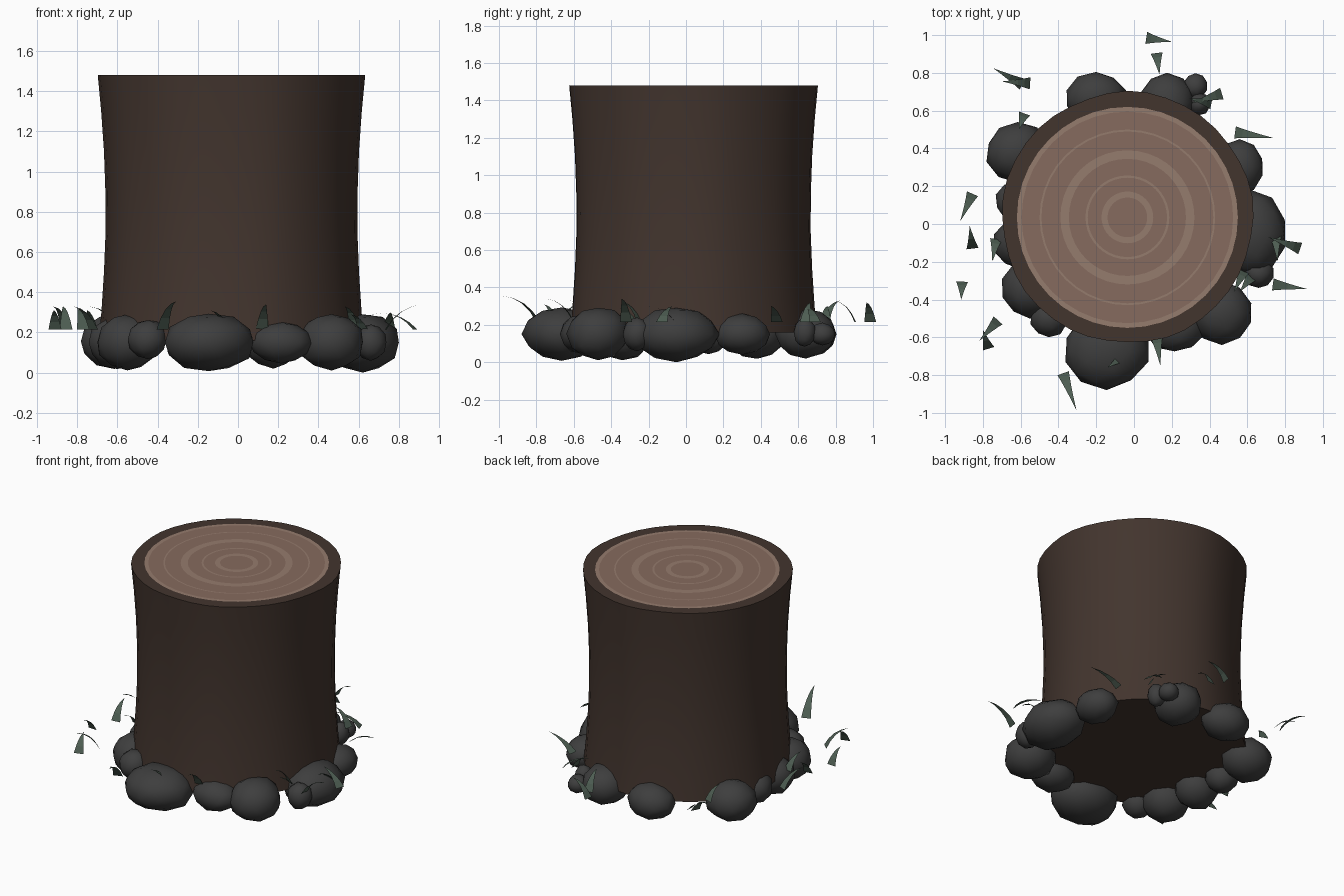
import bpy, bmesh, math, random
from mathutils import Vector

random.seed(4)
CX, CY, TOP = -0.035, 0.035, 1.48


def material(name, rgb):
    m = bpy.data.materials.new(name)
    m.diffuse_color = (*rgb, 1)
    return m


BARK = material("bark", (0.055, 0.035, 0.027))
WOOD = material("wood", (0.24, 0.145, 0.112))
RING = material("ring", (0.30, 0.20, 0.155))
STONE = material("stone", (0.048, 0.048, 0.048))
GRASS = material("grass", (0.075, 0.11, 0.085))


def finish(bm, name, mats, angle=None):
    me = bpy.data.meshes.new(name)
    bm.to_mesh(me)
    bm.free()
    for m in mats:
        me.materials.append(m)
    ob = bpy.data.objects.new(name, me)
    bpy.context.collection.objects.link(ob)
    if angle:
        bpy.ops.object.select_all(action='DESELECT')
        ob.select_set(True)
        bpy.context.view_layer.objects.active = ob
        bpy.ops.object.shade_smooth_by_angle(angle=math.radians(angle))
    return ob


def lathe(profile, name, mats, wave=0.0, bands=None, seg=40):
    """Spin (radius, z) points around the trunk axis; a zero radius makes a pole."""
    bm = bmesh.new()
    rows = []
    for r, z in profile:
        row = []
        for i in range(seg if r else 1):
            a = math.tau * i / seg
            k = r
            if r > 0.6:
                k += wave * (math.sin(5 * a + 0.7) + 0.6 * math.sin(9 * a))
            row.append(bm.verts.new((CX + k * math.cos(a), CY + k * math.sin(a), z)))
        rows.append(row)
    for n, (p, q) in enumerate(zip(rows, rows[1:])):
        for i in range(seg):
            j = (i + 1) % seg
            loop = [p[i % len(p)], p[j % len(p)], q[j % len(q)], q[i % len(q)]]
            f = bm.faces.new(list(dict.fromkeys(loop)))
            f.material_index = bands[n] if bands else 0
    bmesh.ops.recalc_face_normals(bm, faces=bm.faces)
    if bands and bm.faces[:][0].normal.z < 0:
        bmesh.ops.reverse_faces(bm, faces=bm.faces)
    return finish(bm, name, mats, 40)


# Trunk with flared ends, closed below, bark rim on top
lathe([(0, 0.16), (0.66, 0.16), (0.647, 0.3), (0.634, 0.5), (0.626, 0.7), (0.627, 0.9),
       (0.634, 1.1), (0.648, 1.3), (0.665, TOP), (0.585, TOP)], "trunk_bark", [BARK], 0.004)

# Cut face with alternating growth rings
radii = [0, 0.105, 0.137, 0.21, 0.222, 0.31, 0.355, 0.455, 0.465, 0.56, 0.585]
lathe([(r, TOP) for r in radii], "cut_face", [WOOD, RING],
      bands=[i % 2 for i in range(len(radii) - 1)])

# Stones around the foot: x, y, radius x, radius y, radius z, centre z
stones = [
    (-0.145, -0.665, 0.23, 0.21, 0.147, 0.15),
    (0.215, -0.55, 0.16, 0.13, 0.105, 0.15),
    (0.465, -0.47, 0.17, 0.17, 0.145, 0.153),
    (0.66, -0.26, 0.08, 0.08, 0.09, 0.15),
    (0.62, -0.05, 0.185, 0.23, 0.147, 0.15),
    (0.56, 0.30, 0.13, 0.15, 0.108, 0.15),
    (0.175, 0.64, 0.15, 0.165, 0.135, 0.155),
    (0.325, 0.73, 0.066, 0.068, 0.06, 0.15),
    (0.345, 0.635, 0.06, 0.06, 0.08, 0.16),
    (-0.20, 0.665, 0.165, 0.14, 0.12, 0.15),
    (-0.615, 0.38, 0.17, 0.16, 0.14, 0.155),
    (-0.625, 0.12, 0.11, 0.11, 0.11, 0.15),
    (-0.60, -0.10, 0.145, 0.14, 0.135, 0.15),
    (-0.55, -0.34, 0.155, 0.16, 0.142, 0.152),
    (-0.45, -0.50, 0.10, 0.10, 0.10, 0.165),
]
for n, (x, y, rx, ry, rz, z) in enumerate(stones):
    bm = bmesh.new()
    bmesh.ops.create_icosphere(bm, subdivisions=2, radius=1.0)
    for v in bm.verts:
        k = random.uniform(0.95, 1.03)
        v.co = Vector((x + v.co.x * rx * k, y + v.co.y * ry * k, max(0, z + v.co.z * rz * k)))
    finish(bm, f"stone_{n + 1}", [STONE], 60)

# Grass blades: base x, y, tip x, y, tip height
blades = [
    (0.065, 0.985, 0.20, 0.965, 0.32), (0.12, 0.905, 0.135, 0.79, 0.33),
    (-0.59, 0.74, -0.745, 0.825, 0.33), (-0.55, 0.745, -0.70, 0.755, 0.30),
    (-0.58, 0.585, -0.61, 0.50, 0.31), (0.465, 0.69, 0.30, 0.64, 0.30),
    (0.41, 0.64, 0.29, 0.665, 0.32), (0.535, 0.485, 0.74, 0.455, 0.30),
    (0.88, -0.13, 0.71, -0.07, 0.30), (0.75, -0.06, 0.76, -0.20, 0.30),
    (0.735, -0.32, 0.92, -0.345, 0.34), (0.58, -0.25, 0.53, -0.36, 0.33),
    (0.62, -0.28, 0.56, -0.36, 0.29), (0.12, -0.60, 0.14, -0.75, 0.34),
    (-0.055, -0.70, -0.14, -0.76, 0.31), (-0.375, -0.79, -0.305, -0.985, 0.355),
    (-0.72, -0.51, -0.82, -0.62, 0.33), (-0.77, -0.66, -0.80, -0.56, 0.32),
    (-0.91, -0.305, -0.915, -0.40, 0.31), (-0.855, -0.13, -0.87, -0.01, 0.33),
    (-0.855, 0.16, -0.92, 0.015, 0.33), (-0.73, -0.08, -0.75, -0.20, 0.31),
]
for n, (bx, by, tx, ty, tz) in enumerate(blades):
    base, tip = Vector((bx, by, 0.215)), Vector((tx, ty, tz))
    ctrl = base.lerp(tip, 0.35)
    ctrl.z = tz - 0.01
    side = Vector((by - ty, tx - bx, 0)).normalized()
    bm = bmesh.new()
    prev = None
    for i in range(5):
        t = i / 4
        p = base.lerp(ctrl, t).lerp(ctrl.lerp(tip, t), t)
        w = 0.032 * (1 - t)
        row = [bm.verts.new(p + side * w), bm.verts.new(p - side * w)] if i < 4 else [bm.verts.new(p)]
        if prev:
            bm.faces.new(prev + row[::-1])
        prev = row
    finish(bm, f"grass_blade_{n + 1}", [GRASS])
